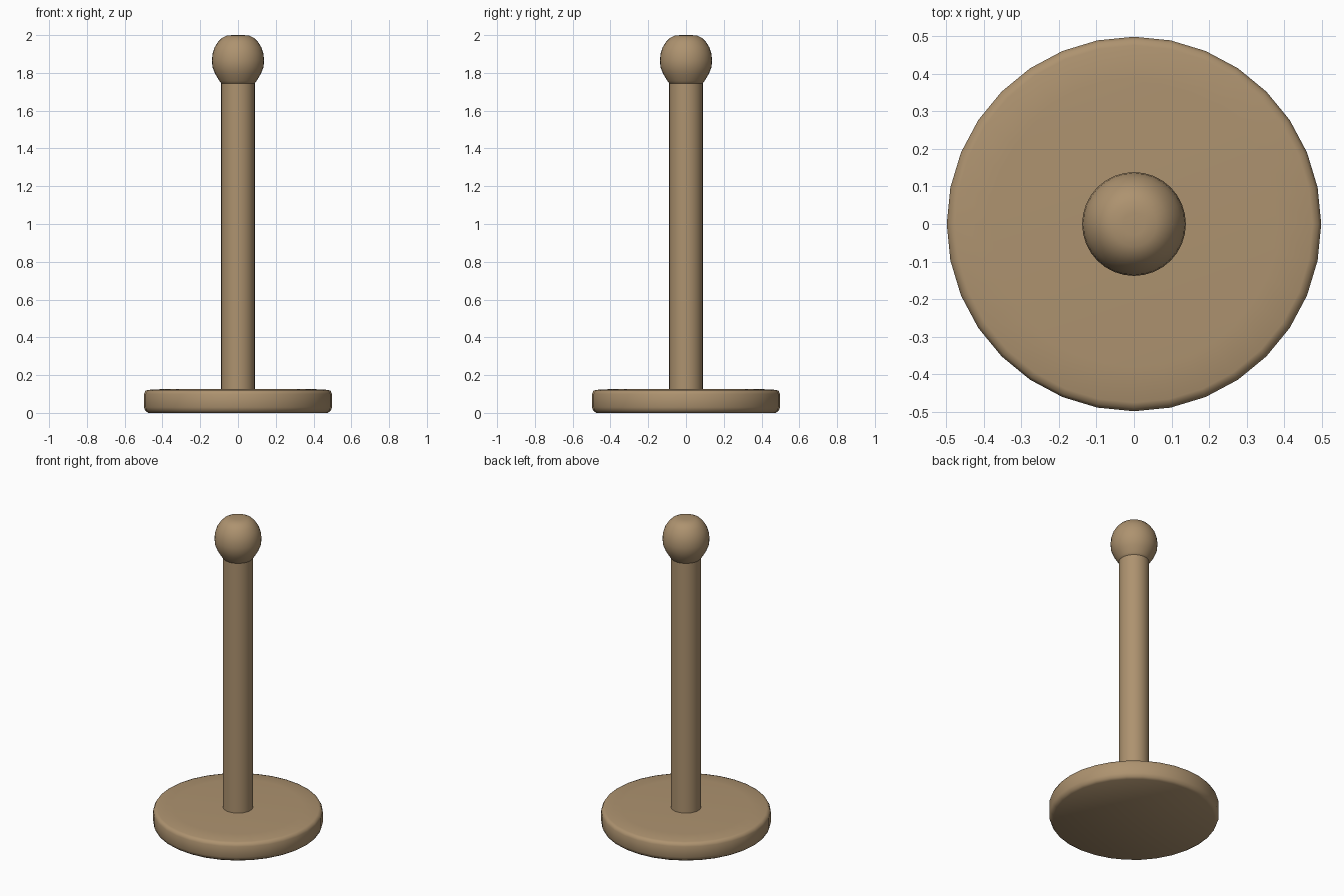
import bpy, bmesh, math

if "Cube" in bpy.data.objects:
    bpy.data.objects.remove(bpy.data.objects["Cube"])


def lathe(name, profile, sides, mat, angle):
    """Revolve (radius, z) points around z; radius 0 closes to a pole."""
    bm = bmesh.new()
    rings = []
    for r, z in profile:
        if r == 0:
            rings.append([bm.verts.new((0, 0, z))] * sides)
        else:
            rings.append([bm.verts.new((r * math.cos(2 * math.pi * i / sides),
                                        r * math.sin(2 * math.pi * i / sides), z))
                          for i in range(sides)])
    for lo, hi in zip(rings, rings[1:]):
        for i in range(sides):
            j = (i + 1) % sides
            quad = list(dict.fromkeys((lo[i], lo[j], hi[j], hi[i])))
            bm.faces.new(quad)
    bmesh.ops.recalc_face_normals(bm, faces=bm.faces)
    mesh = bpy.data.meshes.new(name)
    bm.to_mesh(mesh)
    bm.free()
    ob = bpy.data.objects.new(name, mesh)
    bpy.context.collection.objects.link(ob)
    mesh.materials.append(mat)
    bpy.ops.object.select_all(action='DESELECT')
    ob.select_set(True)
    bpy.context.view_layer.objects.active = ob
    bpy.ops.object.shade_smooth_by_angle(angle=math.radians(angle))
    return ob


wood = bpy.data.materials.new("wood")
wood.diffuse_color = (0.42, 0.29, 0.16, 1)
wood.use_nodes = True
wood.node_tree.nodes["Principled BSDF"].inputs["Base Color"].default_value = wood.diffuse_color

# Round foot with softened rims
lathe("base", [(0, 0), (0.475, 0), (0.49, 0.01), (0.498, 0.03), (0.498, 0.1),
               (0.49, 0.117), (0.475, 0.122), (0.38, 0.127), (0, 0.127)], 32, wood, 60)

# Upright post, running into the ball
lathe("post", [(0, 0.1), (0.089, 0.1), (0.089, 1.8), (0, 1.8)], 32, wood, 40)

# Ball on top, slightly flattened at its crown
lathe("ball", [(0, 1.73), (0.082, 1.735), (0.098, 1.757), (0.12, 1.793), (0.135, 1.83),
               (0.138, 1.865), (0.135, 1.9), (0.124, 1.935), (0.105, 1.965),
               (0.085, 1.985), (0.06, 1.997), (0.03, 2.0), (0, 2.0)], 32, wood, 60)
